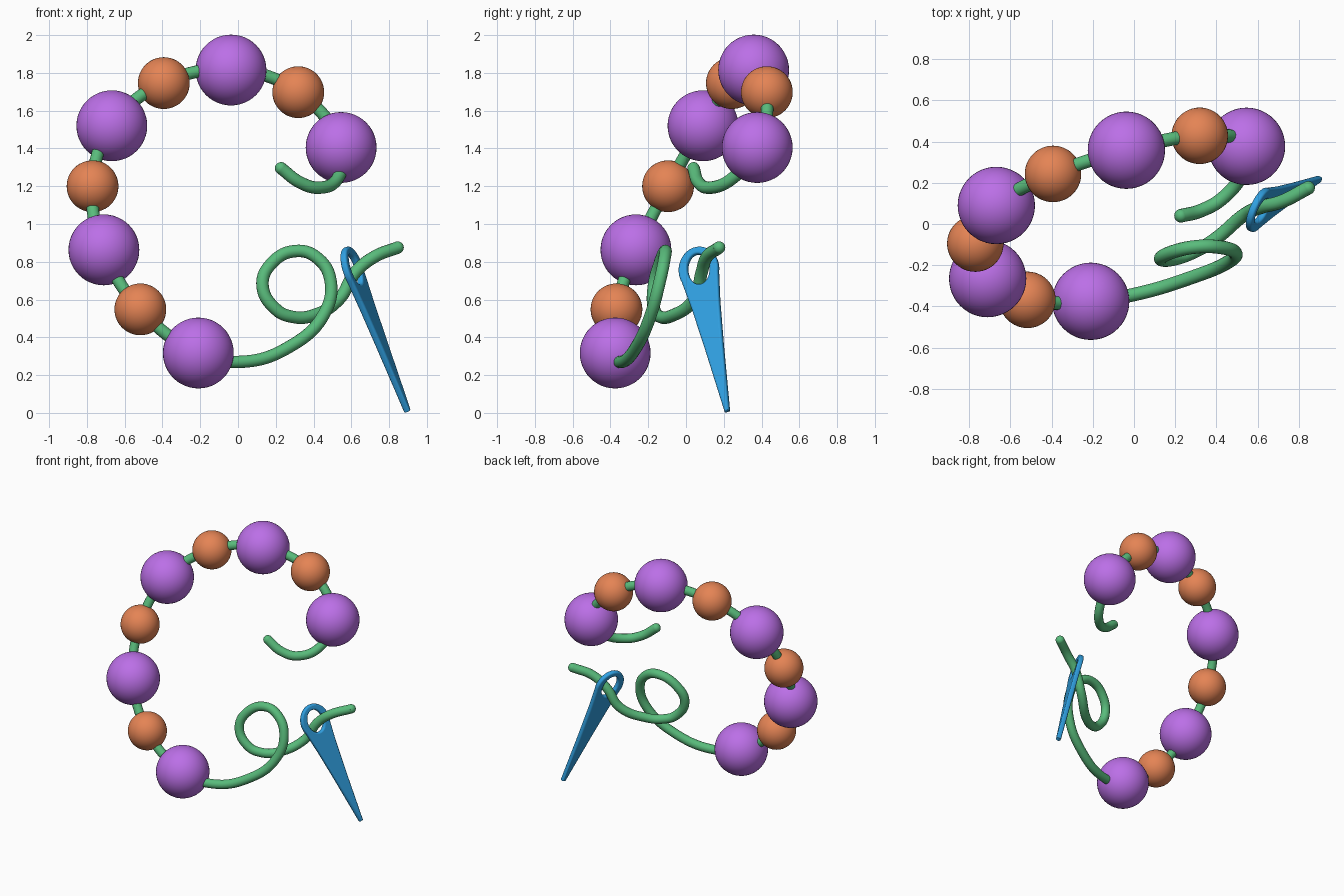
import bpy, math
from mathutils import Vector, Matrix

if "Cube" in bpy.data.objects:
    bpy.data.objects.remove(bpy.data.objects["Cube"])


def material(name, color):
    m = bpy.data.materials.new(name)
    m.diffuse_color = (*color, 1)
    m.use_nodes = True
    m.node_tree.nodes["Principled BSDF"].inputs["Base Color"].default_value = m.diffuse_color
    return m


PURPLE = material("purple", (0.50, 0.16, 0.80))
ORANGE = material("orange", (0.78, 0.23, 0.09))
GREEN = material("green", (0.10, 0.50, 0.20))
BLUE = material("blue", (0.03, 0.35, 0.75))


def ball(name, center, radius, mat, seg=48):
    bpy.ops.mesh.primitive_uv_sphere_add(segments=seg, ring_count=seg // 2,
                                         radius=radius, location=center)
    ob = bpy.context.object
    ob.name = name
    ob.data.materials.append(mat)
    bpy.ops.object.shade_smooth()


def curve_to_mesh(name, curve, mat):
    ob = bpy.data.objects.new(name, curve)
    bpy.context.collection.objects.link(ob)
    bpy.ops.object.select_all(action='DESELECT')
    ob.select_set(True)
    bpy.context.view_layer.objects.active = ob
    bpy.ops.object.convert(target='MESH')
    ob = bpy.context.object
    ob.data.materials.clear()
    ob.data.materials.append(mat)
    bpy.ops.object.shade_smooth_by_angle(angle=math.radians(40))
    return ob


# beads, alternating large and small
beads = [(-.21, -.375, .317), (-.517, -.368, .548), (-.71, -.265, .863),
         (-.77, -.095, 1.2), (-.668, .09, 1.52), (-.393, .243, 1.746),
         (-.037, .358, 1.815), (.319, .428, 1.698), (.546, .377, 1.405)]
for i, c in enumerate(beads):
    if i % 2:
        ball("small_bead", c, .137, ORANGE)
    else:
        ball("large_bead", c, .1875, PURPLE)

# thread: short tail, through the beads, loop, through the needle eye
tail = [(.228, .04, 1.295), (.325, .065, 1.222), (.43, .125, 1.192), (.53, .25, 1.245)]
loop = [(.01, -.34, .27), (.272, -.262, .35), (.456, -.185, .524), (.49, -.138, .70),
        (.42, -.113, .82), (.31, -.11, .857), (.18, -.138, .794), (.13, -.17, .672),
        (.205, -.167, .545), (.29, -.135, .508), (.385, -.08, .512), (.536, .045, .603),
        (.622, .083, .745), (.72, .11, .825), (.845, .175, .875)]
path = tail + beads[::-1] + loop
R = .033
cu = bpy.data.curves.new("thread", 'CURVE')
cu.dimensions = '3D'
cu.bevel_depth = R
cu.bevel_resolution = 6
cu.resolution_u = 10
cu.use_fill_caps = True
sp = cu.splines.new('BEZIER')
sp.bezier_points.add(len(path) - 1)
for p, co in zip(sp.bezier_points, path):
    p.co = co
    p.handle_left_type = p.handle_right_type = 'AUTO'
curve_to_mesh("thread", cu, GREEN)
for end in (path[0], path[-1]):
    ball("thread_end", end, R, GREEN, 20)

# needle: flat tapered outline with an eye hole, rounded edges
EYE, A, B, BEV = .825, .112, .125, .012


def arc(a, b, lo, hi, n):
    return [(a * math.cos(t), EYE + b * math.sin(t))
            for t in (math.radians(lo + (hi - lo) * k / n) for k in range(n + 1))]


side = [(.013, .006), (.052, .38), (.08, .62)]
outline = side + arc(A, B, -20, 200, 40) + [(-x, s) for x, s in side[::-1]]
hole = arc(.062, .085, 0, 360, 40)[:-1]
nc = bpy.data.curves.new("needle", 'CURVE')
nc.dimensions = '2D'
nc.fill_mode = 'BOTH'
nc.extrude = .006
nc.bevel_depth = BEV
nc.bevel_resolution = 3
nc.offset = -BEV
for pts in (outline, hole):
    sp = nc.splines.new('POLY')
    sp.points.add(len(pts) - 1)
    for p, (x, s) in zip(sp.points, pts):
        p.co = (x, s, 0, 1)
    sp.use_cyclic_u = True
needle = curve_to_mesh("needle", nc, BLUE)
tip = Vector((.9, .22, .002))
d = Vector((-.296, -.154, .77)).normalized()
w = Vector((.3, .95, .306))
w = (w - d * w.dot(d)).normalized()
n = w.cross(d)
needle.matrix_world = Matrix.Translation(tip) @ Matrix((w, d, n)).transposed().to_4x4()
